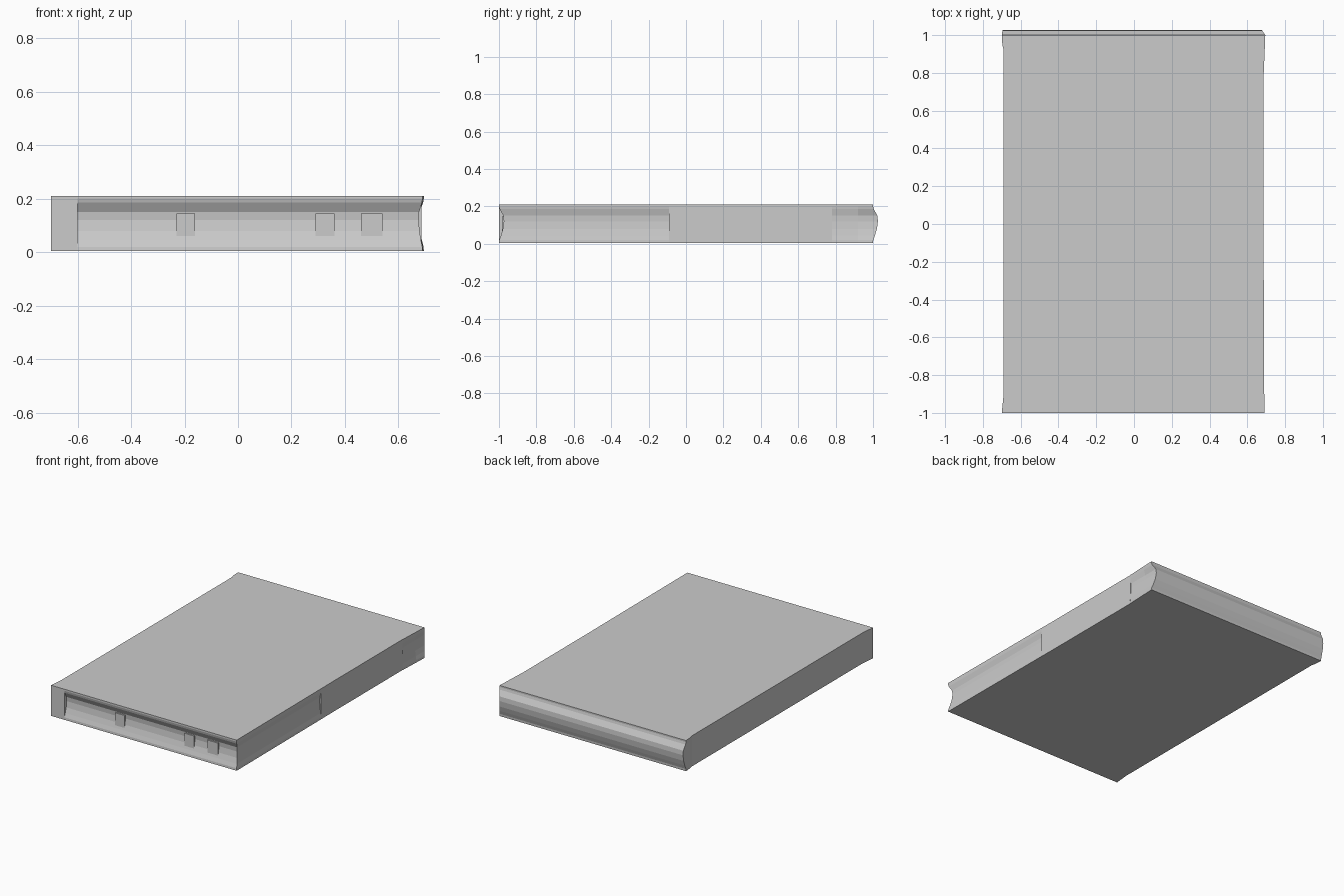
import bpy, bmesh

if "Cube" in bpy.data.objects:
    bpy.data.objects.remove(bpy.data.objects["Cube"])

G = 0.026  # groove depth

# Edge profile: height, share of the groove depth
PROFILE = [(0.004, 0.0), (0.02, 0.05), (0.045, 0.4), (0.08, 0.8), (0.12, 1.0),
           (0.15, 0.9), (0.185, 0.15), (0.2, 0.0), (0.211, 0.0)]

# Outline, counter-clockwise: x, y, groove offset in x, groove offset in y
OUTLINE = [
    (-0.70, -1.0, 0, 0), (-0.60, -1.0, 0, 0), (-0.60, -1.0, 0, G),      # front
    (0.69, -1.0, -0.014, G),
    (0.686, -0.09, -0.012, 0), (0.686, -0.09, 0, 0),                    # right
    (0.685, 0.0, 0, 0), (0.685, 0.78, 0, 0),
    (0.686, 0.78, -0.006, 0), (0.692, 0.92, -0.014, 0),
    (0.695, 1.0, -0.018, G), (-0.70, 1.0, 0.004, G),                    # back
    (-0.697, 0.95, 0, 0), (-0.69, 0.92, 0, 0), (-0.69, -0.9, 0, 0),     # left
]


def new_object(name, bm):
    mesh = bpy.data.meshes.new(name)
    bm.to_mesh(mesh)
    bm.free()
    obj = bpy.data.objects.new(name, mesh)
    bpy.context.collection.objects.link(obj)
    return obj


# Slab with grooved edges
bm = bmesh.new()
rings = [[bm.verts.new((x + dx * f, y + dy * f, z)) for x, y, dx, dy in OUTLINE]
         for z, f in PROFILE]
n = len(OUTLINE)
for low, high in zip(rings, rings[1:]):
    for i in range(n):
        j = (i + 1) % n
        bm.faces.new((low[i], low[j], high[j], high[i]))
bm.faces.new(rings[0][::-1])
bm.faces.new(rings[-1])
bmesh.ops.remove_doubles(bm, verts=bm.verts, dist=0.0001)
bmesh.ops.recalc_face_normals(bm, faces=bm.faces)
new_object("grooved_slab", bm)

# Flat pads set into the front groove
for k, (x0, x1) in enumerate([(-0.23, -0.16), (0.29, 0.36), (0.46, 0.54)]):
    bm = bmesh.new()
    bmesh.ops.create_cube(bm, size=1)
    for v in bm.verts:
        v.co.x = x0 if v.co.x < 0 else x1
        v.co.y = -0.985 if v.co.y < 0 else -0.96
        v.co.z = 0.025 if v.co.z < 0 else 0.145
    new_object(f"front_pad_{k + 1}", bm)
